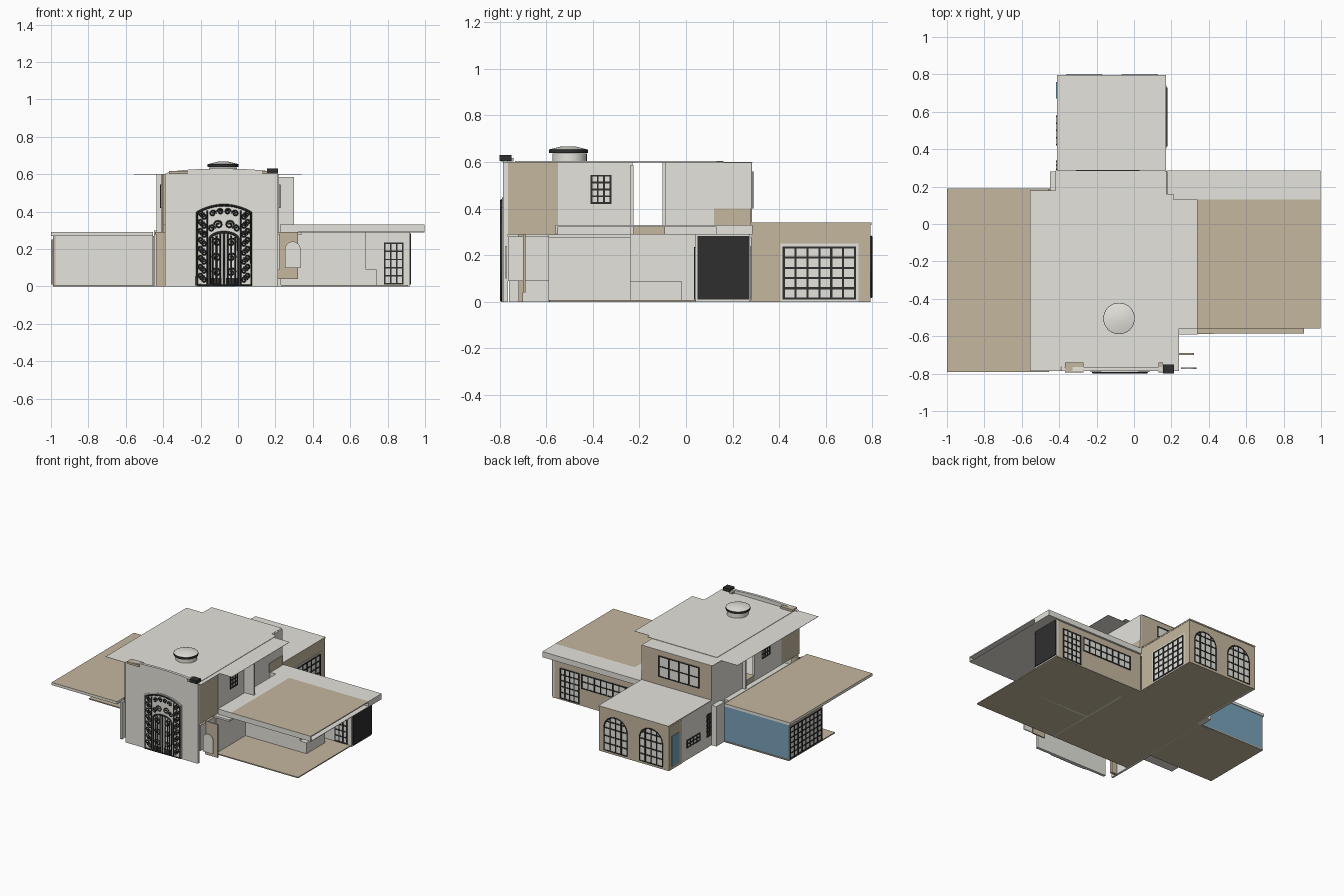
import bpy, bmesh, math
from mathutils import Vector

if "Cube" in bpy.data.objects:
    bpy.data.objects.remove(bpy.data.objects["Cube"])


def material(name, rgb):
    m = bpy.data.materials.new(name)
    m.diffuse_color = (*rgb, 1)
    m.use_nodes = True
    m.node_tree.nodes["Principled BSDF"].inputs["Base Color"].default_value = m.diffuse_color
    return m


GREY = material("pale plaster", (0.78, 0.77, 0.715))
TAN = material("tan stucco", (0.56, 0.475, 0.345))
BLACK = material("black iron", (0.028, 0.028, 0.028))
BLUE = material("blue wall", (0.19, 0.365, 0.50))


def finish(name, bm, mats):
    bmesh.ops.recalc_face_normals(bm, faces=bm.faces)
    me = bpy.data.meshes.new(name)
    bm.to_mesh(me)
    bm.free()
    for m in mats:
        me.materials.append(m)
    ob = bpy.data.objects.new(name, me)
    bpy.context.collection.objects.link(ob)
    return ob


def add_box(bm, x0, x1, y0, y1, z0, z1, mi=0):
    r = bmesh.ops.create_cube(bm, size=1)
    for v in r["verts"]:
        v.co = Vector(((x0 + x1) / 2 + v.co.x * (x1 - x0), (y0 + y1) / 2 + v.co.y * (y1 - y0),
                       (z0 + z1) / 2 + v.co.z * (z1 - z0)))
        for f in v.link_faces:
            f.material_index = mi


def box(name, x0, x1, y0, y1, z0, z1, mat=GREY, top=None):
    bm = bmesh.new()
    add_box(bm, x0, x1, y0, y1, z0, z1)
    if top:
        for f in bm.faces:
            f.normal_update()
            f.material_index = 1 if f.normal.z > 0.5 else 0
    return finish(name, bm, [mat, top or mat])


def prism(name, pts, a, b, mat, plan=False):
    """Extrude an outline: (x, z) along y, or (x, y) along z when plan is set."""
    bm = bmesh.new()
    at = lambda p, d: (p[0], p[1], d) if plan else (p[0], d, p[1])
    lo = [bm.verts.new(at(p, a)) for p in pts]
    hi = [bm.verts.new(at(p, b)) for p in pts]
    bm.faces.new(lo)
    bm.faces.new(hi)
    n = len(pts)
    for i in range(n):
        bm.faces.new((lo[i], lo[(i + 1) % n], hi[(i + 1) % n], hi[i]))
    return finish(name, bm, [mat])


def arch_pts(x0, x1, z0, zs, rise, n=16, flat=False):
    """Arched outline; flat gives a shallow segmental head."""
    c, r = (x0 + x1) / 2, (x1 - x0) / 2
    arc = []
    for i in range(n + 1):
        t = 1 - 2 * i / n if flat else math.cos(math.pi * i / n)
        arc.append((c + r * t, zs + rise * ((1 - t * t) if flat else math.sqrt(max(0, 1 - t * t)))))
    return [(x0, z0), (x1, z0)] + arc


def grid(name, along, c, out, a0, a1, z0, z1, cols, rows, t=0.008):
    """Barred window: along 'x' or 'y', on the plane at c, facing out (+1 or -1)."""
    bm = bmesh.new()

    def put(p, q, s, e, d, mi):
        lo, hi = sorted((c, c + out * d))
        if along == "x":
            add_box(bm, p, q, lo, hi, s, e, mi)
        else:
            add_box(bm, lo, hi, p, q, s, e, mi)

    put(a0, a1, z0, z1, 0.002, 0)
    for i in range(cols + 1):
        p = a0 + (a1 - a0 - t) * i / cols
        put(p, p + t, z0, z1, 0.006, 1)
    for j in range(rows + 1):
        p = z0 + (z1 - z0 - t) * j / rows
        put(a0, a1, p, p + t, 0.005, 1)
    return finish(name, bm, [GREY, BLACK])


def iron(name, paths, y, r=0.004):
    """Round iron bars following (x, z) paths."""
    cu = bpy.data.curves.new(name, "CURVE")
    cu.dimensions = "3D"
    cu.bevel_depth, cu.bevel_resolution = r, 0
    for path in paths:
        sp = cu.splines.new("POLY")
        sp.points.add(len(path) - 1)
        for p, (x, z) in zip(sp.points, path):
            p.co = (x, y, z, 1)
    cu.materials.append(BLACK)
    ob = bpy.data.objects.new(name, cu)
    bpy.context.collection.objects.link(ob)


def scroll(x, z, r, side=1, up=1):
    return [(x + side * r * (1 - k / 22) * math.cos(k * 0.5), z + up * r * (1 - k / 22) * math.sin(k * 0.5))
            for k in range(19)]


# Ground floor slabs
prism("floor", [(-0.99, -0.36), (-0.45, -0.36), (-0.45, -0.59), (0.91, -0.585),
                (0.91, 0.27), (0.17, 0.27), (0.17, 0.79), (-0.41, 0.79), (-0.41, 0.19), (-0.99, 0.19)],
      0, 0.008, TAN, True)

# Front facade with shallow arched top
prism("facade", arch_pts(-0.39, 0.215, 0, 0.6, 0.03), -0.785, -0.765, GREY)
prism("door_surround", arch_pts(-0.232, 0.082, 0, 0.405, 0.042, flat=True), -0.79, -0.785, GREY)
box("left_return", -0.445, -0.39, -0.72, -0.70, 0, 0.29, TAN)
box("right_return", 0.215, 0.32, -0.70, -0.69, 0.04, 0.29, TAN)
prism("side_arch", arch_pts(0.25, 0.335, 0.10, 0.195, 0.045), -0.775, -0.768, GREY)

# Ornate entrance ironwork
CX = -0.075
outer = arch_pts(-0.22, 0.07, 0.006, 0.395, 0.04, flat=True)
iron("door_outer_frame", [outer + outer[:1]], -0.793, 0.006)
leaf_arch = arch_pts(-0.152, 0.002, 0.006, 0.25, 0.04)
iron("door_leaf_frame", [leaf_arch + leaf_arch[:1], [(CX, 0.006), (CX, 0.29)],
                         [(-0.22, 0.29), (-0.165, 0.29)], [(0.015, 0.29), (0.07, 0.29)]], -0.793, 0.0065)
paths = []
for s in (-1, 1):
    for k in range(8):       # side panel scrolls
        z = 0.035 + 0.048 * k
        paths.append(scroll(CX + s * 0.108, z, 0.017, s, 1))
        paths.append(scroll(CX + s * 0.124, z + 0.024, 0.017, -s, -1))
    for k in range(3):       # uprights of the leaves
        x = CX + s * (0.02 + 0.02 * k)
        paths.append([(x, 0.01), (x, 0.28 - 0.008 * k)])
    for k in range(3):       # scrolls in the leaves
        paths.append(scroll(CX + s * 0.04, 0.075 + 0.08 * k, 0.025, s, 1))
    paths.append(scroll(CX + s * 0.03, 0.33, 0.024, s, 1))      # fanlight scrolls
    paths.append(scroll(CX + s * 0.066, 0.31, 0.02, -s, 1))
    paths.append(scroll(CX + s * 0.02, 0.40, 0.017, s, 1))
    paths.append(scroll(CX + s * 0.06, 0.39, 0.018, -s, 1))
    paths.append([(CX + s * 0.09, 0.01), (CX + s * 0.09, 0.405)])
iron("door_scrollwork", paths, -0.792, 0.0042)
for s in (-1, 1):
    box("door_kick_panel", CX + s * 0.042 - 0.03, CX + s * 0.042 + 0.03, -0.793, -0.79, 0.008, 0.045, BLACK)

# Main block lower walls and upper storey deck
box("lower_left_wall", -0.45, -0.435, -0.76, 0.19, 0, 0.28)
box("lower_right_wall", 0.215, 0.23, -0.59, 0.13, 0, 0.28)
box("lower_right_front_wall", 0.215, 0.222, -0.765, -0.59, 0.09, 0.28)
box("lower_back_wall", -0.45, -0.41, 0.18, 0.28, 0, 0.30)
box("upper_deck", -0.45, 0.34, -0.59, 0.13, 0.275, 0.289)
box("upper_deck_back", -0.41, 0.17, 0.13, 0.28, 0.275, 0.289)
box("deck_kerb", -0.41, 0.20, -0.23, -0.09, 0.289, 0.33, TAN)

# Upper storey walls, left and right, open between front and rear parts
for side, x in ((-1, -0.41), (1, 0.205)):
    box("upper_front_side", x, x + 0.01, -0.765, -0.55, 0.289, 0.598, TAN)
    box("upper_side_wall", x, x + 0.015, -0.55, -0.23, 0.289, 0.598)
    box("upper_rear_side_wall", x if side < 0 else 0.16, x + 0.015 if side < 0 else 0.175, -0.09, 0.28, 0.289, 0.598)
    face = 0.22 if side > 0 else -0.41
    grid("upper_side_window", "y", face, side, -0.41, -0.32, 0.42, 0.545, 3, 4)
box("upper_fin_right", 0.215, 0.30, -0.24, -0.225, 0.289, 0.585)
box("upper_fin_left", -0.435, -0.40, -0.10, -0.085, 0.289, 0.6)
box("upper_tan_panel", 0.175, 0.18, 0.12, 0.28, 0.33, 0.40, TAN)
box("upper_back_wall", -0.41, 0.17, 0.27, 0.283, 0.289, 0.598, TAN)
grid("upper_back_window", "x", 0.283, 1, -0.31, 0.03, 0.40, 0.56, 4, 2)

# Thin overhanging roof
prism("main_roof", [(-0.555, -0.785), (0.24, -0.785), (0.24, -0.56), (0.34, -0.56), (0.34, 0.13), (0.165, 0.13),
                    (0.165, 0.285), (-0.42, 0.285), (-0.42, 0.18), (-0.555, 0.18)], 0.599, 0.601, GREY, True)
box("roof_panel", -0.37, 0.21, -0.735, 0.16, 0.601, 0.604)
box("left_roof_corner", -0.37, -0.27, -0.795, -0.74, 0.602, 0.618, TAN)
box("right_roof_corner", 0.13, 0.155, -0.795, -0.74, 0.602, 0.618, TAN)
box("roof_lamp", 0.155, 0.215, -0.80, -0.75, 0.605, 0.63, BLACK)


# Round skylight
def disc(name, y, r0, r1, z0, z1, mat):
    bpy.ops.mesh.primitive_cone_add(vertices=40, radius1=r0, radius2=r1, depth=z1 - z0,
                                    location=(-0.08, y, (z0 + z1) / 2))
    ob = bpy.context.object
    ob.name = name
    ob.data.materials.append(mat)
    bpy.ops.object.shade_smooth_by_angle()


disc("skylight_drum", -0.50, 0.074, 0.074, 0.60, 0.636, GREY)
disc("skylight_ring", -0.505, 0.084, 0.084, 0.638, 0.654, BLACK)
disc("skylight_cap", -0.505, 0.082, 0.03, 0.654, 0.667, GREY)

# Left wing: roof deep over the front, blue rear wall, glazed end
box("left_wing_roof", -1.0, -0.455, -0.79, 0.19, 0.27, 0.29, GREY, TAN)
box("left_wing_front_wall", -0.975, -0.455, -0.21, -0.195, 0.006, 0.27)
box("left_wing_back_wall", -0.985, -0.45, 0.17, 0.185, 0.0, 0.27, BLUE)
box("left_wing_end_wall", -0.99, -0.975, -0.21, 0.185, 0.0, 0.27, TAN)
grid("left_wing_end_window", "y", -0.99, -1, -0.20, 0.18, 0.01, 0.25, 8, 6)

# Right wing: hollow flat roof with front fascia, walls and glazed doors
box("right_wing_roof_top", 0.335, 0.998, -0.56, 0.13, 0.322, 0.33, GREY, TAN)
box("right_wing_ceiling", 0.335, 0.998, -0.55, 0.13, 0.288, 0.292)
box("right_wing_fascia", 0.225, 0.998, -0.56, -0.552, 0.29, 0.322)
box("right_wing_roof_link", 0.225, 0.335, -0.56, 0.13, 0.322, 0.33)
box("right_wing_roof_strip", 0.175, 0.998, 0.13, 0.285, 0.288, 0.33)
box("right_wing_front_wall", 0.23, 0.68, -0.24, -0.225, 0.0, 0.289)
box("right_wing_counter", 0.68, 0.74, -0.24, -0.02, 0.0, 0.09)
box("right_wing_inner_wall", 0.67, 0.685, -0.24, 0.05, 0.0, 0.289)
box("right_wing_porch_wall", 0.68, 0.92, 0.04, 0.055, 0.0, 0.289)
grid("porch_door", "x", 0.04, -1, 0.78, 0.885, 0.01, 0.235, 3, 5)
box("right_wing_end_wall", 0.905, 0.92, 0.045, 0.275, 0.0, 0.289)
box("black_end_panel", 0.92, 0.926, 0.05, 0.27, 0.01, 0.283, BLACK)
box("right_wing_back_wall", 0.17, 0.92, 0.255, 0.27, 0.0, 0.289, TAN)
grid("right_wing_back_door", "x", 0.27, 1, 0.70, 0.86, 0.01, 0.24, 4, 5)
grid("right_wing_strip_window", "x", 0.27, 1, 0.26, 0.68, 0.13, 0.24, 8, 2)

# Rear block with arched windows
box("rear_block_roof", -0.412, 0.172, 0.284, 0.797, 0.33, 0.34, TAN, GREY)
box("rear_block_back_wall", -0.41, 0.17, 0.78, 0.793, 0.0, 0.33, TAN)
box("rear_block_right_wall", 0.155, 0.17, 0.28, 0.78, 0.0, 0.33, TAN)
box("rear_block_left_wall", -0.41, -0.395, 0.28, 0.78, 0.0, 0.33, GREY)
box("rear_block_left_edge", -0.413, -0.41, 0.64, 0.793, 0.0, 0.33, TAN)
box("rear_side_opening", -0.416, -0.413, 0.67, 0.76, 0.02, 0.25, BLUE)
grid("rear_side_low_window", "y", -0.41, -1, 0.42, 0.58, 0.09, 0.15, 4, 2)
grid("rear_side_tall_window", "y", -0.41, -1, 0.29, 0.34, 0.08, 0.25, 2, 5)
box("rear_right_window_trim", 0.17, 0.173, 0.405, 0.74, 0.0, 0.25)
grid("rear_right_window", "y", 0.173, 1, 0.415, 0.73, 0.01, 0.238, 6, 5, 0.009)
for cx in (-0.265, 0.03):
    w, zs, rise = 0.095, 0.19, 0.09
    outline = arch_pts(cx - w, cx + w, 0.02, zs, rise)
    prism("arched_pane", outline, 0.792, 0.795, GREY)
    bars = [outline + outline[:1]]
    for k in (-0.5, 0, 0.5):
        bars.append([(cx + k * w, 0.02), (cx + k * w, zs + rise * math.sqrt(1 - k * k))])
    for z in (0.075, 0.13, zs, 0.24):
        h = w * math.sqrt(1 - max(0, (z - zs) / rise) ** 2)
        bars.append([(cx - h, z), (cx + h, z)])
    iron("arched_window_bars", bars, 0.796, 0.0045)
